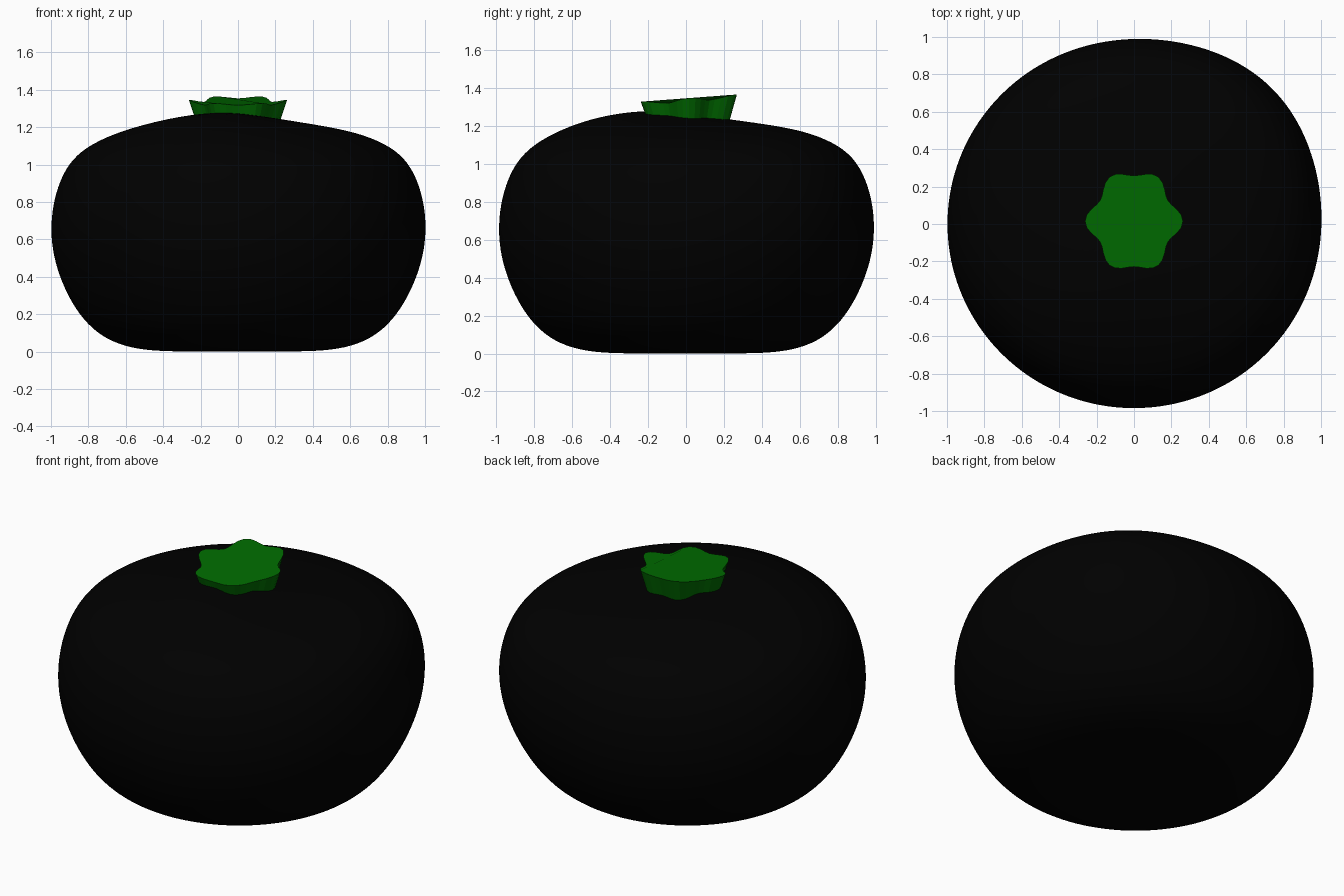
import bpy, math

if "Cube" in bpy.data.objects:
    bpy.data.objects.remove(bpy.data.objects["Cube"])

def make_object(name, verts, faces, color):
    mesh = bpy.data.meshes.new(name)
    mesh.from_pydata(verts, [], faces)
    obj = bpy.data.objects.new(name, mesh)
    bpy.context.collection.objects.link(obj)
    mat = bpy.data.materials.new(name + "_color")
    mat.diffuse_color = color
    mat.use_nodes = True
    mat.node_tree.nodes["Principled BSDF"].inputs["Base Color"].default_value = mat.diffuse_color
    mesh.materials.append(mat)
    return obj

def ring_faces(rings, n):
    return [(k * n + i, k * n + (i + 1) % n, (k + 1) * n + (i + 1) % n, (k + 1) * n + i)
            for k in range(rings - 1) for i in range(n)]

# Body: lathed squat profile with a soft crown and a fuller back right shoulder
profile = [(0.2, 0), (0.42, 0.001), (0.57, 0.018), (0.7, 0.063), (0.805, 0.145),
           (0.885, 0.255), (0.945, 0.38), (0.985, 0.51), (1.0, 0.64), (0.99, 0.78),
           (0.95, 0.92), (0.885, 1.03), (0.78, 1.108), (0.62, 1.168), (0.42, 1.2), (0.2, 1.214)]

def bulge(x, y, z):
    w = max(0.0, min(1.0, (z - 0.7) / 0.4))
    crown = w * 0.07 * math.exp(-((x + 0.12) ** 2 + (y + 0.25) ** 2) / 0.18)
    s = 0.055 * math.exp(-((x - 0.67) ** 2 + (y - 0.67) ** 2 + (z - 0.88) ** 2) / 0.3)
    return (x + 0.66 * s, y + 0.66 * s, z + crown + 0.35 * s)

N = 64
verts = []
for r, z in profile:
    for i in range(N):
        a = 2 * math.pi * i / N
        verts.append(bulge(1.003 * r * math.cos(a), 0.99 * r * math.sin(a), z))
faces = ring_faces(len(profile), N)
bottom, top = len(verts), len(verts) + 1
verts += [(0, 0, 0), bulge(0, 0, 1.218)]
last = (len(profile) - 1) * N
for i in range(N):
    j = (i + 1) % N
    faces += [(bottom, j, i), (top, last + i, last + j)]
body = make_object("body", verts, faces, (0, 0, 0, 1))
sub = body.modifiers.new("smooth", 'SUBSURF')
sub.levels = sub.render_levels = 2
for p in body.data.polygons:
    p.use_smooth = True

# Leafy cap: flared six-lobed wall closed by a single lid face
M = 48
verts = []
for level, scale in enumerate((0.82, 1.0)):
    for i in range(M):
        a = 2 * math.pi * i / M
        r = 0.24 + 0.022 * math.cos(6 * a) + 0.008 * math.cos(4 * a) - 0.008 * math.cos(2 * a)
        x, y = scale * r * math.cos(a), 0.015 + 1.04 * scale * r * math.sin(a)
        z = 1.338 + 0.075 * y + 0.35 * (r - 0.245) if level else 1.2
        verts.append((x, y, z))
faces = ring_faces(2, M) + [tuple(range(M, 2 * M)), tuple(reversed(range(M)))]
make_object("leaf_cap", verts, faces, (0, 0.15, 0, 1))
